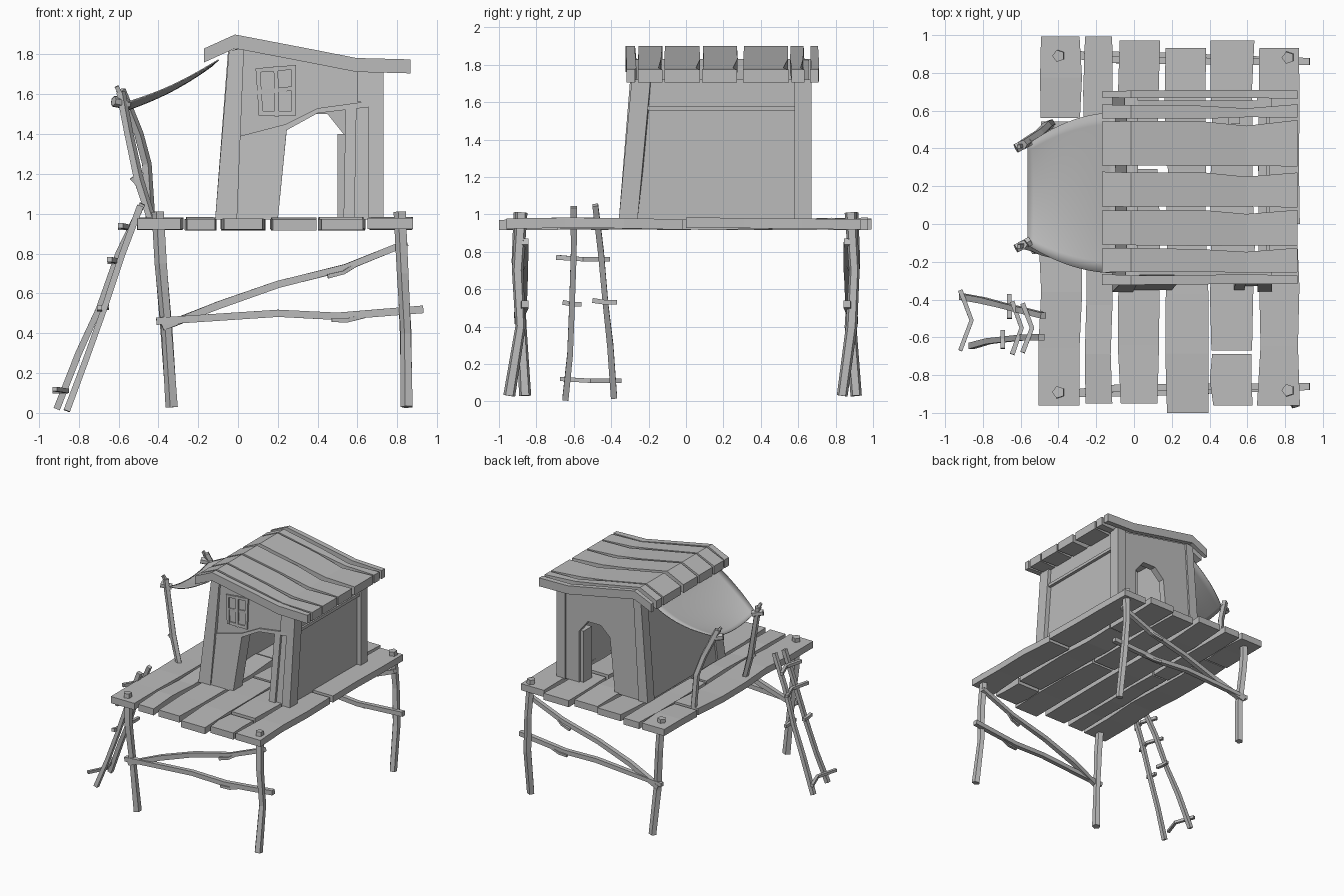
import bpy, bmesh, math, random
from mathutils import Vector

random.seed(4)
cube = bpy.data.objects.get("Cube")
if cube:
    bpy.data.objects.remove(cube, do_unlink=True)

grey = bpy.data.materials.new("weathered_grey")
grey.use_nodes = True
COLOUR = (0.5, 0.5, 0.5, 1)
grey.diffuse_color = COLOUR
grey.node_tree.nodes["Principled BSDF"].inputs["Base Color"].default_value = COLOUR


def finish(name, bm):
    bmesh.ops.recalc_face_normals(bm, faces=bm.faces)
    me = bpy.data.meshes.new(name)
    bm.to_mesh(me)
    bm.free()
    me.materials.append(grey)
    ob = bpy.data.objects.new(name, me)
    bpy.context.collection.objects.link(ob)
    return ob


def loft(name, rings):
    """Skin a list of equal closed rings and cap both ends."""
    bm = bmesh.new()
    vs = [[bm.verts.new(p) for p in r] for r in rings]
    n = len(vs[0])
    for a, b in zip(vs, vs[1:]):
        for i in range(n):
            j = (i + 1) % n
            bm.faces.new((a[i], a[j], b[j], b[i]))
    bm.faces.new(vs[0])
    bm.faces.new(vs[-1])
    return finish(name, bm)


def slab(name, outline, front, back):
    """Extrude an x-z outline between two y functions of height."""
    return loft(name, [[(x, f(z), z) for x, z in outline] for f in (front, back)])


def box(name, x0, x1, y0, y1, z0, z1):
    return loft(name, [[(x, y0, z0), (x, y1, z0), (x, y1, z1), (x, y0, z1)] for x in (x0, x1)])


def pole(name, pts, r, sides=4):
    """Rough stick swept along a bent path."""
    pts = [Vector(p) for p in pts]
    rings = []
    for i, p in enumerate(pts):
        d = (pts[min(i + 1, len(pts) - 1)] - pts[max(i - 1, 0)]).normalized()
        ref = Vector((0, 0, 1)) if abs(d.z) < 0.7 else Vector((0, 1, 0))
        u = d.cross(ref).normalized()
        w = u.cross(d)
        rr = r * random.uniform(0.92, 1.1)
        angles = [math.tau * (k + 0.5) / sides for k in range(sides)]
        rings.append([p + (u * math.cos(a) + w * math.sin(a)) * rr for a in angles])
    return loft(name, rings)


# Deck planks, each warped a little along its length
def deck_plank(name, x0, x1, y0, y1):
    n = max(2, round((y1 - y0) / 0.28))
    rings = []
    for i in range(n + 1):
        y = y0 + (y1 - y0) * i / n
        a, b = (random.uniform(-0.01, 0.01) for _ in range(2))
        t = 0.978 + random.uniform(-0.008, 0.006)
        rings.append([(x0 + a, y, t - 0.055), (x1 + b, y, t - 0.055), (x1 + b, y, t), (x0 + a, y, t)])
    loft(name, rings)


for col, (x0, x1, cuts) in enumerate([
        (-0.50, -0.28, (-0.96, 0.55, 1.0)), (-0.26, -0.115, (-0.95, 0.1, 1.0)),
        (-0.08, 0.13, (-0.95, 0.3, 0.98)), (0.17, 0.385, (-1.0, -0.05, 0.94)),
        (0.41, 0.63, (-0.96, -0.68, 0.45, 0.98)), (0.66, 0.87, (-0.96, -0.01, 0.94))]):
    for row, (a, b) in enumerate(zip(cuts, cuts[1:])):
        deck_plank(f"deck_plank_{col}_{row}", x0, x1, a + (0.01 if row else 0), b - 0.008)

# Legs and crossed braces on the front and back frames
for side, s, by in (("front", -1, (0.86, 0.945)), ("back", 1, (0.91, 0.835))):
    pole(f"{side}_leg_right", [(-0.40, s * 0.89, 1.01), (-0.385, s * 0.9, 0.75), (-0.355, s * 0.88, 0.4),
                               (-0.33, s * by[0], 0.03)], 0.031, 5)
    pole(f"{side}_leg_left", [(0.815, s * 0.88, 1.01), (0.83, s * 0.9, 0.7), (0.845, s * 0.885, 0.4),
                              (0.85, s * by[1], 0.03)], 0.031, 5)
    pole(f"{side}_brace_diagonal", [(-0.38, s * 0.9, 0.43), (-0.1, s * 0.87, 0.54), (0.2, s * 0.865, 0.645),
                                    (0.54, s * 0.86, 0.73), (0.85, s * 0.86, 0.855)], 0.025)
    pole(f"{side}_brace_level", [(-0.41, s * 0.9, 0.46), (0.2, s * 0.89, 0.5), (0.5, s * 0.875, 0.485),
                                 (0.93, s * 0.86, 0.52)], 0.025)
    pole(f"{side}_splinter_upper", [(0.6, s * 0.86, 0.75), (0.53, s * 0.88, 0.705), (0.45, s * 0.89, 0.685)], 0.014)
    pole(f"{side}_splinter_lower", [(0.63, s * 0.875, 0.485), (0.55, s * 0.89, 0.465), (0.47, s * 0.9, 0.465)], 0.014)

# Ladder leaning on the deck edge
pole("ladder_rail_back", [(-0.91, -0.385, 0.02), (-0.8, -0.405, 0.3), (-0.7, -0.43, 0.52),
                          (-0.6, -0.455, 0.8), (-0.48, -0.485, 1.05)], 0.022)
pole("ladder_rail_front", [(-0.86, -0.645, 0.01), (-0.77, -0.62, 0.25), (-0.68, -0.61, 0.5),
                           (-0.58, -0.6, 0.8), (-0.49, -0.6, 1.04)], 0.022)
for i, (x, z, y0, y1, bow) in enumerate([
        (-0.89, 0.11, -0.67, -0.35, 0.03), (-0.695, 0.52, -0.66, -0.56, 0),
        (-0.66, 0.53, -0.5, -0.37, 0), (-0.62, 0.76, -0.69, -0.41, 0.025), (-0.565, 0.93, -0.68, -0.42, 0.025)]):
    pole(f"ladder_rung_{i}", [(x - bow, y0, z + 0.01), (x + bow, (y0 + y1) / 2, z), (x - bow, y1, z)], 0.017)

# House front, leaning outwards towards its foot
def face(depth):
    return lambda z: -0.29 - 0.11 * max(0, 1.6 - z) + depth


def flat(y):
    return lambda z: y


F = 0.97
slab("front_post_right", [(-0.115, F), (-0.005, F), (0.03, 1.83), (-0.045, 1.82)], face(0), face(0.1))
slab("front_gable", [(0.01, 1.36), (0.245, 1.43), (0.4, 1.51), (0.67, 1.56), (0.67, 1.71), (0.6, 1.715),
                     (0.02, 1.83)], face(0.02), face(0.08))
slab("door_side_panel", [(-0.01, F), (0.2, F), (0.245, 1.425), (0.01, 1.365)], face(0.01), face(0.13))
slab("door_lintel", [(0.01, 1.36), (0.245, 1.42), (0.4, 1.505), (0.655, 1.535), (0.655, 1.565),
                     (0.4, 1.53), (0.24, 1.45), (0.01, 1.39)], face(0.005), face(0.12))
slab("door_jamb", [(0.53, F), (0.585, F), (0.595, 1.54), (0.54, 1.525)], face(0.01), face(0.12))
slab("door_infill", [(0.58, F), (0.66, F), (0.66, 1.55), (0.59, 1.54)], face(0.03), face(0.08))
slab("front_post_left", [(0.655, F), (0.73, F), (0.73, 1.72), (0.6, 1.72), (0.6, 1.56), (0.655, 1.56)],
     face(0), face(0.1))

# House back with a doorway, and corner posts
slab("back_wall", [(-0.09, F), (0.2, F), (0.245, 1.42), (0.33, 1.5), (0.45, 1.5), (0.53, 1.4), (0.53, F),
                   (0.71, F), (0.71, 1.71), (0.6, 1.715), (0, 1.83), (-0.04, 1.82)], flat(0.6), flat(0.655))
slab("back_post_right", [(-0.115, F), (-0.03, F), (0.02, 1.83), (-0.05, 1.82)], flat(0.58), flat(0.67))
slab("back_post_left", [(0.65, F), (0.73, F), (0.73, 1.72), (0.65, 1.72)], flat(0.58), flat(0.67))
slab("back_door_jamb", [(0.5, F), (0.56, F), (0.56, 1.4), (0.5, 1.4)], flat(0.53), flat(0.64))

# Side walls
slab("right_wall", [(-0.1, F), (-0.04, F), (0.02, 1.83), (-0.04, 1.81)], face(0.05), flat(0.63))
slab("left_wall", [(0.66, F), (0.695, F), (0.695, 1.56), (0.66, 1.56)], face(0.05), flat(0.63))
box("left_wall_rail", 0.66, 0.72, -0.22, 0.6, 1.555, 1.58)
box("left_wall_top", 0.66, 0.705, -0.22, 0.6, 1.575, 1.72)

# Window frame with crooked bars
WIN = [(0.1, 1.72), (0.28, 1.735), (0.28, 1.505), (0.115, 1.505)]
MID = [((0.19, 1.73), (0.195, 1.5)), ((0.105, 1.61), (0.28, 1.63))]
for i, (a, b) in enumerate(list(zip(WIN, WIN[1:] + WIN[:1])) + MID):
    a, b = Vector(a), Vector(b)
    d = (b - a).normalized() * 0.011
    n = Vector((-d.y, d.x))
    slab(f"window_bar_{i}", [a - d + n, b + d + n, b + d - n, a - d - n], face(0.005), face(0.04))

# Roof planks following the bent ridge profile; y limits at the eave, ridge, knee and low edge
ROOF = [(-0.17, 1.83), (-0.015, 1.9), (0.35, 1.83), (0.595, 1.782), (0.865, 1.775)]
BANDS = [(-0.32, -0.27), (-0.255, -0.13), (-0.115, 0.07), (0.09, 0.275), (0.305, 0.545), (0.56, 0.63), (0.665, 0.705)]
for i, (y0, y1) in enumerate(BANDS):
    rings = []
    for k, (x, z) in enumerate(ROOF):
        a, b = (random.uniform(-0.004, 0.006) for _ in range(2))
        if k == 3 and 0 < i < 6:
            b -= 0.022
        rings.append([(x, y0 + a, z - 0.07), (x, y1 + b, z - 0.07), (x, y1 + b, z), (x, y0 + a, z)])
    loft(f"roof_plank_{i}", rings)

# Sagging cloth awning
bm = bmesh.new()
N = 14
grid = []
for i in range(N + 1):
    u = i / N
    x, bulge = -0.1 - 0.465 * u, math.sin(math.pi * u)
    lo, hi = -0.26 + 0.15 * u * u, 0.59 - 0.17 * u * u
    row = []
    for j in range(N + 1):
        v = j / N
        arc = 4 * v * (1 - v)
        z = 1.775 - 0.215 * u - 0.02 * bulge - 0.04 * arc * u ** 0.5
        row.append(bm.verts.new((x, lo + (hi - lo) * v, z)))
    grid.append(row)
for a, b in zip(grid, grid[1:]):
    for j in range(N):
        bm.faces.new((a[j], a[j + 1], b[j + 1], b[j]))
awning = finish("awning", bm)
awning.data.shade_smooth()
thick = awning.modifiers.new("thickness", "SOLIDIFY")
thick.thickness = 0.006

# Awning poles with little lashed pegs
pole("awning_pole_back", [(-0.44, 0.53, 0.95), (-0.46, 0.52, 1.25), (-0.5, 0.48, 1.4), (-0.59, 0.42, 1.62)], 0.025, 5)
pole("awning_pole_front", [(-0.43, -0.16, 0.95), (-0.5, -0.14, 1.17), (-0.55, -0.12, 1.4),
                           (-0.59, -0.11, 1.61)], 0.025, 5)
for name, y in (("back", 0.42), ("front", -0.11)):
    pole(f"awning_knot_{name}", [(-0.625, y - 0.02, 1.565), (-0.55, y + 0.02, 1.55)], 0.026, 6)
    pole(f"awning_twig_{name}", [(-0.58, y, 1.58), (-0.61, y - 0.01, 1.64)], 0.014)
pole("awning_pole_snag", [(-0.49, -0.14, 1.13), (-0.535, -0.15, 1.18)], 0.013)
